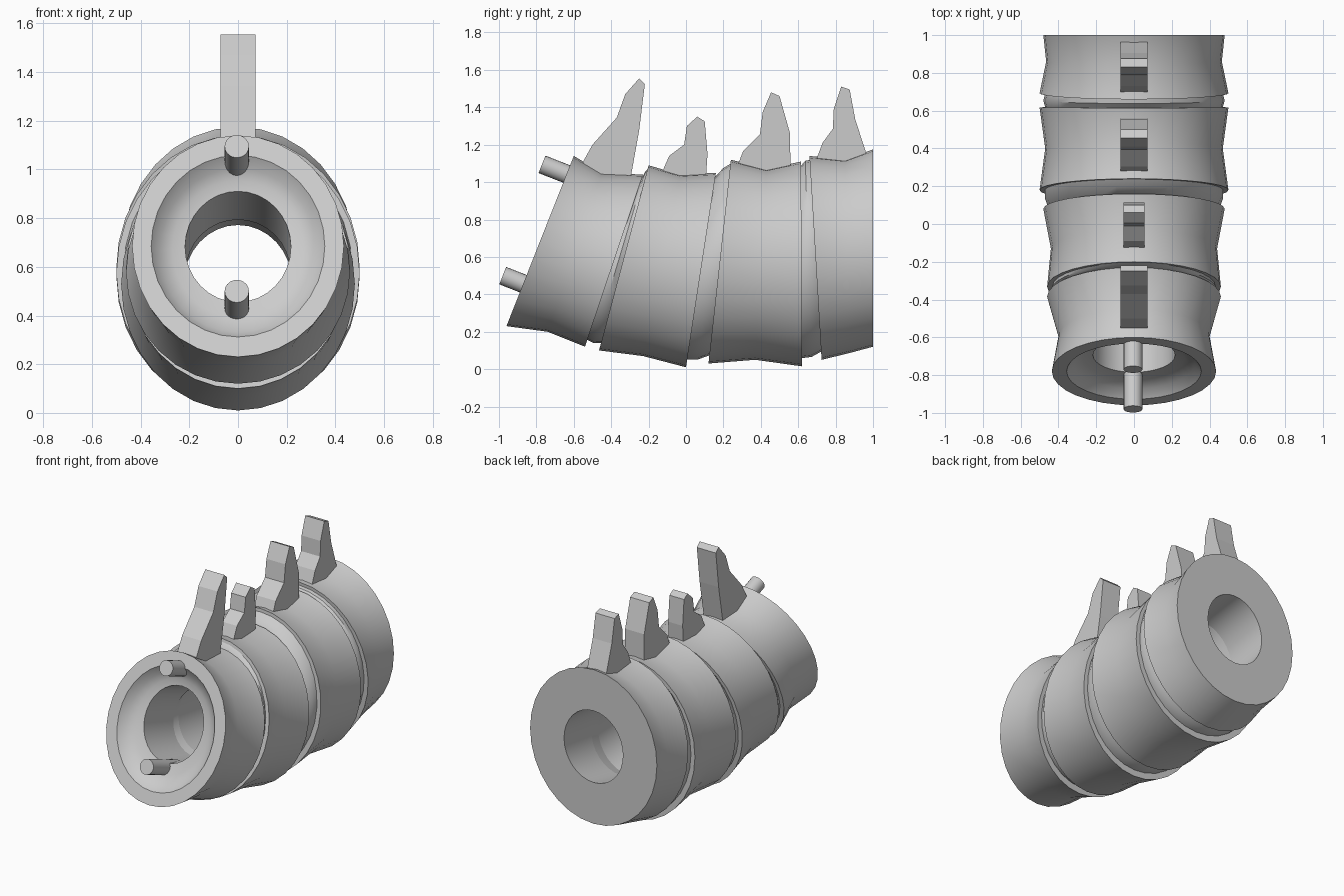
import bpy, bmesh, math
from mathutils import Vector

cube = bpy.data.objects.get("Cube")
if cube:
    bpy.data.objects.remove(cube, do_unlink=True)

bone = bpy.data.materials.new("light grey")
bone.use_nodes = True
bone.diffuse_color = (0.6, 0.6, 0.6, 1)
bone.node_tree.nodes["Principled BSDF"].inputs["Base Color"].default_value = (0.6, 0.6, 0.6, 1)

SEGMENTS = 32


def finish(name, bm, smooth=True):
    bmesh.ops.recalc_face_normals(bm, faces=bm.faces)
    mesh = bpy.data.meshes.new(name)
    bm.to_mesh(mesh)
    bm.free()
    mesh.materials.append(bone)
    obj = bpy.data.objects.new(name, mesh)
    bpy.context.collection.objects.link(obj)
    if smooth:
        bpy.ops.object.select_all(action='DESELECT')
        obj.select_set(True)
        bpy.context.view_layer.objects.active = obj
        bpy.ops.object.shade_smooth_by_angle(angle=math.radians(35))
    return obj


def frame(top, bottom, width):
    """Tilted ellipse: centre, sideways half axis, upright half axis."""
    t, b = Vector((0, *top)), Vector((0, *bottom))
    return (t + b) / 2, Vector((width, 0, 0)), (t - b) / 2


def ring(fr, scale=1.0, depth=0.0, lift=0.0):
    centre, side, up = fr
    inward = Vector((0, up.z, -up.y)).normalized()
    centre = centre + inward * depth + up * lift
    angles = [2 * math.pi * i / SEGMENTS for i in range(SEGMENTS)]
    return [centre + scale * (side * math.sin(a) + up * math.cos(a)) for a in angles]


def closed_loft(name, rings):
    """Skin a list of rings and join the last one to the first."""
    bm = bmesh.new()
    loops = [[bm.verts.new(p) for p in r] for r in rings]
    for k, a in enumerate(loops):
        b = loops[(k + 1) % len(loops)]
        for i in range(SEGMENTS):
            j = (i + 1) % SEGMENTS
            bm.faces.new((a[i], a[j], b[j], b[i]))
    return finish(name, bm)


# Vertebrae: front, waist and back ellipses as (top yz, bottom yz, half width)
bodies = [
    [((-.60, 1.14), (-.96, .23), .435), ((-.45, 1.05), (-.74, .20), .40), ((-.23, 1.04), (-.54, .12), .46)],
    [((-.20, 1.09), (-.465, .10), .46), ((-.03, 1.04), (-.23, .07), .44), ((.16, 1.05), (0, .01), .48)],
    [((.24, 1.12), (.12, .03), .50), ((.43, 1.07), (.37, .05), .47), ((.615, 1.11), (.62, .015), .50)],
    [((.66, 1.14), (.725, .05), .50), ((.85, 1.12), (.87, .085), .465), ((1.0, 1.175), (1.0, .12), .48)],
]
frames = [[frame(*e) for e in body] for body in bodies]
for n, (front, waist, back) in enumerate(frames, 1):
    if n == 1:  # open end has a hollowed dish around the canal
        opening = [ring(front, .5, .08, .06), ring(front, .62, .07, .03),
                   ring(front, .74, .045), ring(front, .82)]
    else:
        opening = [ring(front, .465)]
    closed_loft(f"vertebra_{n}",
                [ring(front), ring(waist), ring(back), ring(back, .465)] + opening)

# Discs filling the wedge gaps
for n in range(3):
    a, b = frames[n][2], frames[n + 1][0]
    middle = tuple((p + q) / 2 for p, q in zip(a, b))
    closed_loft(f"disc_{n + 1}", [
        ring(a, .465), ring(a, .94, 0, .02), ring(middle, .96, 0, .02),
        ring(b, .94, 0, .02), ring(b, .465)])

# Spines: side outline extruded across x
spines = [
    (.072, [(-.55, 1.0), (-.55, 1.11), (-.50, 1.20), (-.37, 1.345), (-.325, 1.47),
            (-.25, 1.555), (-.22, 1.525), (-.25, 1.28), (-.30, 1.0)]),
    (.055, [(-.125, 1.0), (-.125, 1.06), (-.09, 1.14), (-.01, 1.20), (.005, 1.30),
            (.06, 1.35), (.10, 1.325), (.115, 1.15), (.105, 1.0)]),
    (.072, [(.28, 1.04), (.28, 1.10), (.305, 1.165), (.395, 1.255), (.41, 1.375),
            (.455, 1.48), (.50, 1.46), (.555, 1.265), (.56, 1.04)]),
    (.072, [(.70, 1.06), (.70, 1.13), (.73, 1.21), (.785, 1.285), (.79, 1.39),
            (.83, 1.51), (.875, 1.495), (.905, 1.335), (.965, 1.15), (.965, 1.06)]),
]
for n, (half, outline) in enumerate(spines, 1):
    bm = bmesh.new()
    face = bm.faces.new([bm.verts.new((-half, y, z)) for y, z in outline])
    out = bmesh.ops.extrude_face_region(bm, geom=[face])
    moved = [v for v in out["geom"] if isinstance(v, bmesh.types.BMVert)]
    bmesh.ops.translate(bm, verts=moved, vec=(2 * half, 0, 0))
    finish(f"spine_{n}", bm, smooth=False)

# Pins standing out of the open end, square to it
axis = Vector((0, .93, -.365)).normalized()
for name, end, length in (("upper_pin", (-.005, -.77, 1.095), .28),
                          ("lower_pin", (-.005, -.98, .50), .34)):
    bm = bmesh.new()
    bmesh.ops.create_cone(bm, cap_ends=True, segments=20, radius1=.05, radius2=.05, depth=length)
    bmesh.ops.rotate(bm, verts=bm.verts, matrix=axis.to_track_quat('Z', 'Y').to_matrix())
    bmesh.ops.translate(bm, verts=bm.verts, vec=Vector(end) + axis * length / 2)
    finish(name, bm)
